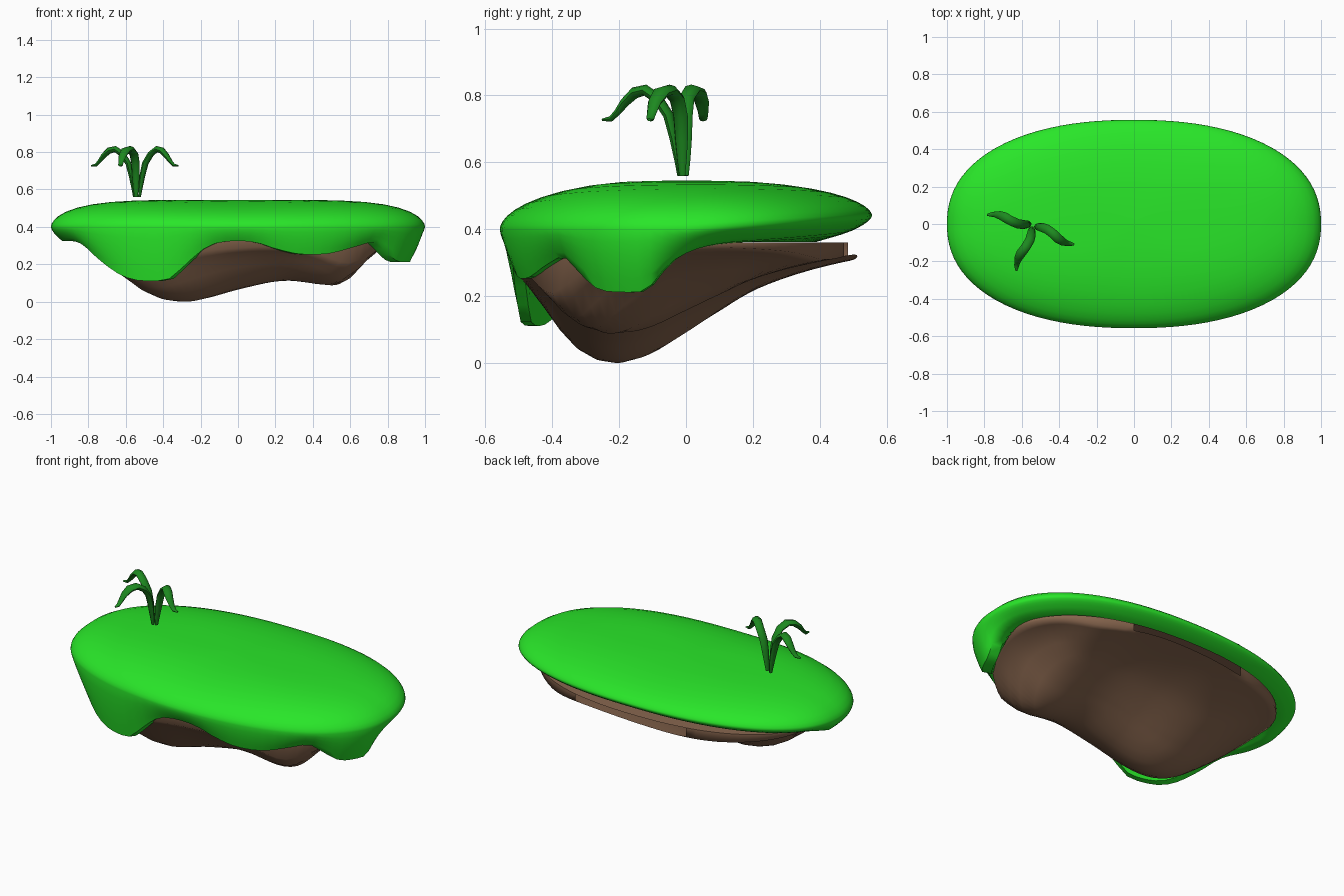
import bpy, bmesh, math
from mathutils import Vector

if "Cube" in bpy.data.objects:
    bpy.data.objects.remove(bpy.data.objects["Cube"])


def material(name, rgb):
    m = bpy.data.materials.new(name)
    m.diffuse_color = (*rgb, 1)
    m.use_nodes = True
    m.node_tree.nodes["Principled BSDF"].inputs["Base Color"].default_value = m.diffuse_color
    return m


GRASS = material("grass green", (0.022, 0.79, 0.022))
LEAF = material("leaf green", (0.012, 0.25, 0.014))
EARTH = material("earth brown", (0.25, 0.135, 0.078))


def curve(pts, v):
    """Smooth interpolation through (position, value) points."""
    if v <= pts[0][0]:
        return pts[0][1]
    if v >= pts[-1][0]:
        return pts[-1][1]
    n = len(pts)
    i = next(k for k in range(n - 1) if v <= pts[k + 1][0])

    def slope(k):
        a, b = pts[max(k - 1, 0)], pts[min(k + 1, n - 1)]
        return (b[1] - a[1]) / (b[0] - a[0])
    (x0, y0), (x1, y1) = pts[i], pts[i + 1]
    h = x1 - x0
    t = (v - x0) / h
    return ((2*t**3 - 3*t**2 + 1) * y0 + (t**3 - 2*t**2 + t) * h * slope(i)
            + (3*t**2 - 2*t**3) * y1 + (t**3 - t**2) * h * slope(i + 1))


def loft(name, rings, mat, angle, skip=lambda ring, centre: False):
    """Skin a list of point rings, closing both ends."""
    bm = bmesh.new()
    loops = [[bm.verts.new(p) for p in ring] for ring in rings]
    n = len(loops[0])
    for k, (a, b) in enumerate(zip(loops, loops[1:])):
        for i in range(n):
            j = (i + 1) % n
            if not skip(k, (a[i].co + a[j].co) / 2):
                bm.faces.new((a[i], a[j], b[j], b[i]))
    bm.faces.new(loops[0])
    bm.faces.new(loops[-1])
    bmesh.ops.recalc_face_normals(bm, faces=bm.faces)
    me = bpy.data.meshes.new(name)
    bm.to_mesh(me)
    bm.free()
    me.materials.append(mat)
    ob = bpy.data.objects.new(name, me)
    bpy.context.collection.objects.link(ob)
    bpy.ops.object.select_all(action='DESELECT')
    ob.select_set(True)
    bpy.context.view_layer.objects.active = ob
    bpy.ops.object.shade_smooth_by_angle(angle=math.radians(angle))
    return ob


# Rounded oval outline shared by the grass and the earth
N = 96
ANGLES = [-180 + 360 * i / N for i in range(N)]


def outline(deg):
    c, s = math.cos(math.radians(deg)), math.sin(math.radians(deg))
    r = (abs(c) ** 2.25 + abs(s) ** 2.25) ** (-1 / 2.25)
    return r * c, r * s * 0.557


def backness(deg):
    return max(0, math.sin(math.radians(deg)))


# Grass: domed top, drooping skirt, and a hollow underside
HEM = [(-180, .325), (-165, .325), (-150, .31), (-139, .22), (-131, .15), (-124, .115),
       (-113, .12), (-109, .17), (-101, .285), (-95, .32), (-85, .32), (-78, .285),
       (-70, .255), (-60, .257), (-51, .29), (-42, .315), (-35, .26), (-29, .22),
       (-21, .212), (-13, .22), (-5, .30), (5, .345), (20, .365), (90, .395),
       (160, .365), (180, .325)]


def widest(deg):
    return 0.40 + 0.04 * backness(deg)


def dome_ring(s):
    ring = []
    for d in ANGLES:
        x, y = outline(d)
        p = 2.5 + 2.5 * math.cos(math.radians(d)) ** 2
        zw = widest(d)
        ring.append((x * s, y * s, zw + (0.545 - zw) * (1 - s ** p) ** 0.55))
    return ring


def skirt_ring(t, inset=0.0):
    ring = []
    for d in ANGLES:
        x, y = outline(d)
        zw, zb = widest(d), curve(HEM, d)
        s = 1 - (0.06 + 0.05 * backness(d)) * t ** 1.6 - inset
        # the underside keeps sloping down at the back
        z = zw + (zb - zw) * t - 0.2 * inset * backness(d)
        ring.append((x * s, y * s, z))
    return ring


def roof_ring(s, back_s, z):
    ring = []
    for d in ANGLES:
        x, y = outline(d)
        k = s + (back_s - s) * backness(d)
        ring.append((x * k, y * k, z))
    return ring


rings = [dome_ring(s) for s in (.02, .2, .4, .55, .68, .78, .86, .92, .96, .985, .997)]
rings += [skirt_ring(t) for t in (0, .2, .4, .6, .8, 1)]
rings += [skirt_ring(1, .06), roof_ring(.83, .70, .362), roof_ring(.1, .1, .362)]
loft("grass_top", rings, GRASS, 45)

# Earth: lopsided hanging bowl, its depth the product of two silhouettes
FRONT = [(-.87, .34), (-.75, .24), (-.6, .125), (-.5, .055), (-.4, .014), (-.31, 0),
         (-.2, .01), (0, .065), (.2, .108), (.3, .112), (.4, .098), (.5, .087),
         (.58, .11), (.65, .18), (.73, .26), (.87, .34)]
SIDE = [(-.51, .27), (-.45, .2), (-.4, .13), (-.35, .065), (-.28, .015), (-.2, 0),
        (-.1, .03), (0, .09), (.1, .155), (.2, .215), (.3, .255), (.4, .285), (.51, .31)]
RIM = 0.36


def earth_xy(d, s):
    x, y = outline(d)
    return x * .87 * s, y * .92 * s


def earth_ring(s):
    ring = []
    for d in ANGLES:
        x, y = earth_xy(d, s)
        depth = (RIM - curve(FRONT, x)) * (RIM - curve(SIDE, y)) / RIM
        ring.append((x, y, RIM - depth))
    return ring


rings = [earth_ring(s) for s in (.02, .1, .2, .3, .4, .5, .6, .7, .8, .88, .95, 1)]
wall = len(rings) - 1
rings += [[(*earth_xy(d, s), RIM) for d in ANGLES] for s in (1, .1)]
# the rim wall is missing along the middle of the back
loft("earth_base", rings, EARTH, 85,
     skip=lambda k, c: k == wall and c.y > 0 and -.32 < c.x < .42)

# Sprout: three arching leaves with flicked tips (reach, height, half width)
ARCH = [(0, .56, .010), (.006, .61, .016), (.016, .67, .021), (.034, .74, .024),
        (.07, .79, .025), (.115, .816, .026), (.155, .808, .027), (.19, .78, .022),
        (.215, .75, .016), (.236, .73, .013), (.262, .727, .006)]
BASE = Vector((-.54, -.005, 0))
for k, tip in enumerate([(-.785, .05), (-.63, -.25), (-.32, -.11)]):
    way = Vector((tip[0], tip[1], 0)) - BASE
    stretch = (way.length - .015) / .262
    way.normalize()
    across = Vector((-way.y, way.x, 0))
    rings = []
    for i, (r, z, w) in enumerate(ARCH):
        a, b = ARCH[max(i - 1, 0)], ARCH[min(i + 1, len(ARCH) - 1)]
        along = (way * (b[0] - a[0]) + Vector((0, 0, b[1] - a[1]))).normalized()
        normal = along.cross(across)
        sway = .012 * math.sin(math.tau * r / .262)      # gentle S-bend seen from above
        centre = BASE + way * (.015 + r * stretch) + across * sway + Vector((0, 0, z))
        rings.append([centre + across * w * math.cos(q) + normal * w * .65 * math.sin(q)
                      for q in (math.tau * j / 8 for j in range(8))])
    loft(f"leaf_{k + 1}", rings, LEAF, 50)
